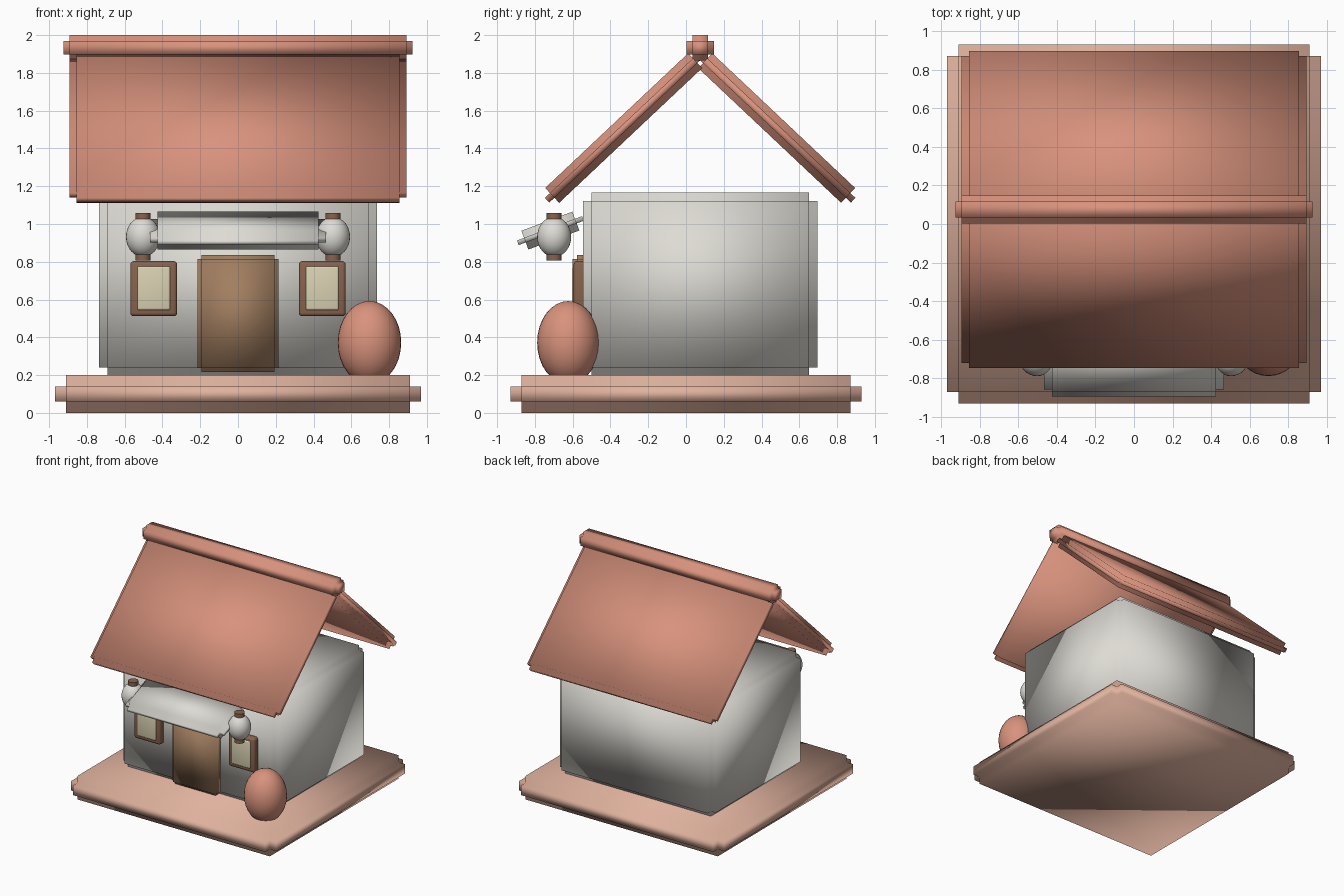
import bpy, bmesh
from math import radians
from mathutils import Matrix, Vector

cube = bpy.data.objects.get("Cube")
if cube:
    bpy.data.objects.remove(cube, do_unlink=True)


def material(name, rgb):
    m = bpy.data.materials.new(name)
    m.use_nodes = True
    color = (*rgb, 1)
    m.diffuse_color = color
    bsdf = m.node_tree.nodes["Principled BSDF"]
    bsdf.inputs["Base Color"].default_value = color
    bsdf.inputs["Roughness"].default_value = 0.8
    return m


TERRACOTTA = material("terracotta", (0.69, 0.29, 0.205))
CLAY = material("pale clay", (0.745, 0.445, 0.34))
PLASTER = material("plaster", (0.73, 0.71, 0.66))
DOOR = material("door wood", (0.36, 0.21, 0.117))
TRIM = material("dark wood", (0.25, 0.125, 0.075))
GLASS = material("cream pane", (0.70, 0.645, 0.445))


def finish(bm, name, mat, center, tilt=0):
    mesh = bpy.data.meshes.new(name)
    bm.to_mesh(mesh)
    bm.free()
    mesh.materials.append(mat)
    mesh.shade_smooth()
    ob = bpy.data.objects.new(name, mesh)
    ob.location = center
    ob.rotation_euler.x = radians(tilt)
    bpy.context.collection.objects.link(ob)
    return ob


def box_mesh(half):
    bm = bmesh.new()
    bmesh.ops.create_cube(bm, size=2, matrix=Matrix.Diagonal((*half, 1)))
    return bm


def notched_box(name, mat, center, half, step, tilt=0):
    """Box whose edges are cut back in a square step: a core with every face pushed out."""
    bm = box_mesh([h - step for h in half])
    bmesh.ops.inset_individual(bm, faces=bm.faces[:], thickness=0, depth=step)
    return finish(bm, name, mat, center, tilt)


def rounded_box(name, mat, center, half, radius):
    bm = box_mesh(half)
    bmesh.ops.bevel(bm, geom=bm.edges[:], offset=radius, segments=3,
                    profile=0.5, affect='EDGES')
    return finish(bm, name, mat, center)


def ellipsoid(name, mat, center, radii):
    bm = bmesh.new()
    bmesh.ops.create_uvsphere(bm, u_segments=32, v_segments=16, radius=1,
                              matrix=Matrix.Diagonal((*radii, 1)))
    return finish(bm, name, mat, center)


def disc(name, mat, center, radius, height):
    bm = bmesh.new()
    bmesh.ops.create_cone(bm, cap_ends=True, segments=20, radius1=radius,
                          radius2=radius, depth=height)
    ob = finish(bm, name, mat, center)
    for p in ob.data.polygons:
        p.use_smooth = len(p.vertices) == 4
    for e in ob.data.edges:
        a, b = (ob.data.vertices[i].co.z for i in e.vertices)
        e.use_edge_sharp = abs(a - b) < 1e-4
    return ob


# Ground slab and house body
notched_box("base_slab", CLAY, (0, 0, 0.1), (0.97, 0.93, 0.1), 0.06)
notched_box("house_walls", PLASTER, (0, 0.075, 0.681), (0.735, 0.62, 0.485), 0.045)

# Two roof slopes meeting under the ridge beam
RIDGE_Y = 0.075
for name, side in (("front_roof", -1), ("back_roof", 1)):
    notched_box(name, TERRACOTTA, (0, RIDGE_Y + side * 0.405, 1.508),
                (0.893, 0.557, 0.054), 0.037, -side * 43.3)
notched_box("ridge_beam", TERRACOTTA, (0, RIDGE_Y, 1.933), (0.925, 0.073, 0.068), 0.032)

# Door and the awning over it
notched_box("door", DOOR, (0, -0.56, 0.526), (0.215, 0.04, 0.31), 0.022)
notched_box("awning", PLASTER, (0, -0.718, 0.965), (0.465, 0.184, 0.053), 0.04, 20.5)

# Windows and hanging lanterns, one on each side of the door
for name, side in (("left", 1), ("right", -1)):
    x = side * 0.446
    rounded_box(name + "_window_frame", TRIM, (x, -0.56, 0.658), (0.124, 0.035, 0.146), 0.018)
    rounded_box(name + "_window_pane", GLASS, (x, -0.585, 0.66), (0.088, 0.018, 0.117), 0.012)
    x = side * 0.503
    ellipsoid(name + "_lantern", PLASTER, (x, -0.698, 0.932), (0.09, 0.09, 0.106))
    for part, z in (("top", 1.043), ("bottom", 0.822)):
        disc(f"{name}_lantern_{part}_cap", TRIM, (x, -0.698, z), 0.04, 0.032)

# Round bush at the front corner
ellipsoid("bush", TERRACOTTA, (0.696, -0.623, 0.372), (0.168, 0.165, 0.22))
